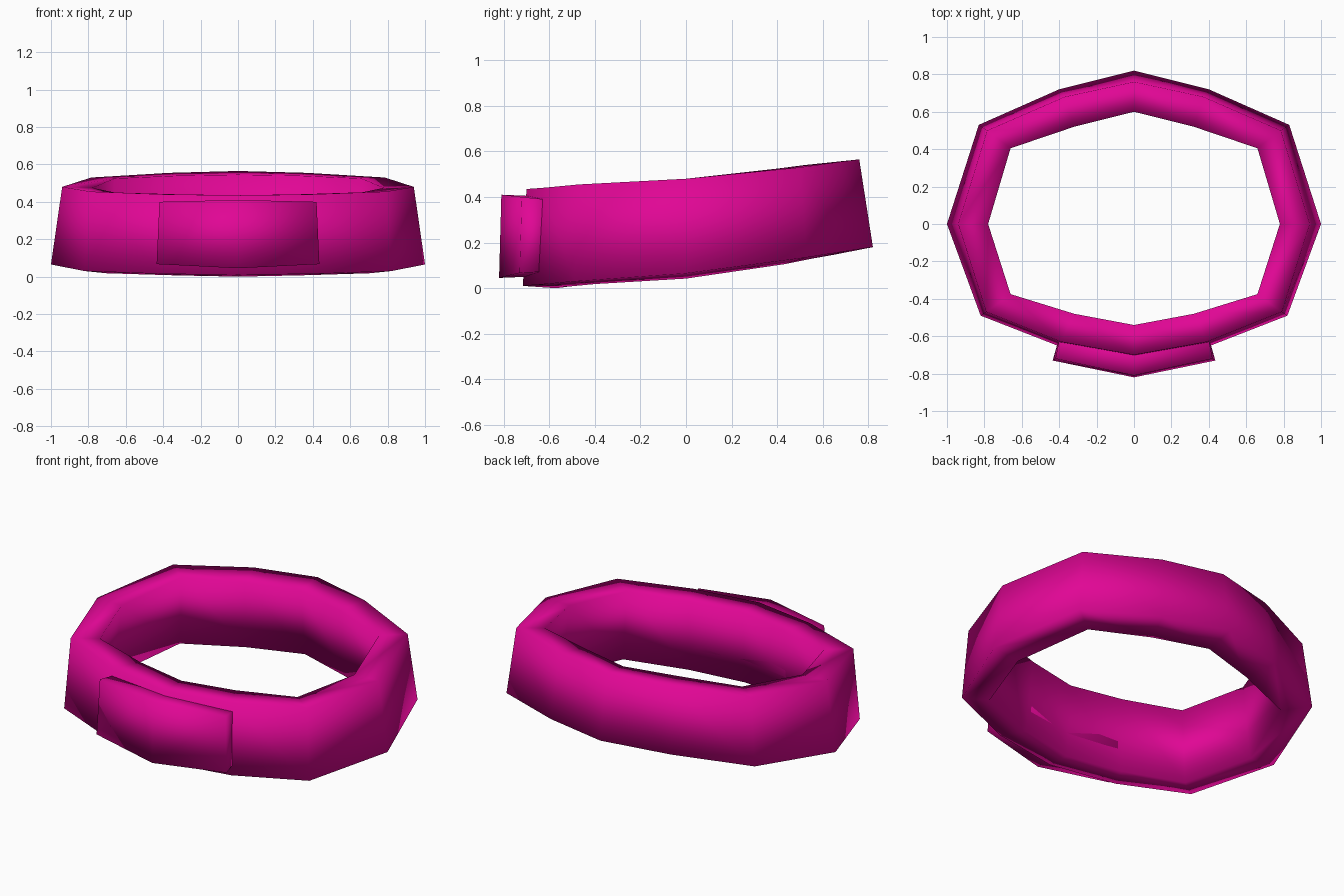
import bpy, bmesh

if "Cube" in bpy.data.objects:
    bpy.data.objects.remove(bpy.data.objects["Cube"])

mat = bpy.data.materials.new("magenta")
mat.diffuse_color = (0.75, 0.002, 0.30, 1)
mat.use_nodes = True
mat.node_tree.nodes["Principled BSDF"].inputs["Base Color"].default_value = mat.diffuse_color


def make(name, bm):
    bmesh.ops.recalc_face_normals(bm, faces=bm.faces)
    for f in bm.faces:
        f.smooth = True
    me = bpy.data.meshes.new(name)
    bm.to_mesh(me)
    bm.free()
    me.materials.append(mat)
    ob = bpy.data.objects.new(name, me)
    bpy.context.collection.objects.link(ob)
    return ob


def full_loop(half):
    # mirror a back-to-front half outline across x = 0
    return half + [(-x, y, z) for x, y, z in half[-2:0:-1]]


# Collar: four edge loops, each given from back centre to front centre
outer_bottom = [(0, .82, .18), (.40, .72, .165), (.83, .53, .135), (1, 0, .065),
                (.82, -.49, .03), (.41, -.65, .015), (0, -.715, .01)]
outer_top = [(0, .76, .565), (.37, .68, .555), (.785, .50, .53), (.94, 0, .48),
             (.79, -.47, .455), (.39, -.63, .44), (0, -.70, .435)]
inner_top = [(0, .60, .545), (.32, .52, .54), (.66, .405, .525), (.78, 0, .475),
             (.66, -.375, .45), (.32, -.48, .44), (0, -.54, .435)]
inner_bottom = [(0, .64, .145), (.335, .555, .13), (.69, .43, .105), (.83, 0, .042),
                (.70, -.40, .018), (.34, -.515, .007), (0, -.57, 0)]

bm = bmesh.new()
loops = [[bm.verts.new(p) for p in full_loop(h)]
         for h in (outer_bottom, outer_top, inner_top, inner_bottom)]
n = len(loops[0])
for a, b in zip(loops, loops[1:] + loops[:1]):
    for i in range(n):
        j = (i + 1) % n
        bm.faces.new((a[i], a[j], b[j], b[i]))
make("collar_band", bm)

# Front plate: bent block pushed through the front of the band
bm = bmesh.new()
columns = []
for s in (-1, 0, 1):
    e = abs(s)
    columns.append([bm.verts.new(p) for p in (
        (s * .435, -.82 + .09 * e, .045 + .022 * e),
        (s * .42, -.81 + .09 * e, .41 - .01 * e),
        (s * .40, -.695 + .075 * e, .405 - .015 * e),
        (s * .31, -.56 + .055 * e, .32),
        (s * .31, -.56 + .055 * e, .14),
        (s * .405, -.70 + .075 * e, .05 + .022 * e))])
for a, b in zip(columns, columns[1:]):
    for i in range(6):
        j = (i + 1) % 6
        bm.faces.new((a[i], a[j], b[j], b[i]))
for c in (columns[0], columns[-1]):
    bm.faces.new((c[0], c[1], c[2], c[5]))
    bm.faces.new((c[5], c[2], c[3], c[4]))
make("front_plate", bm)
